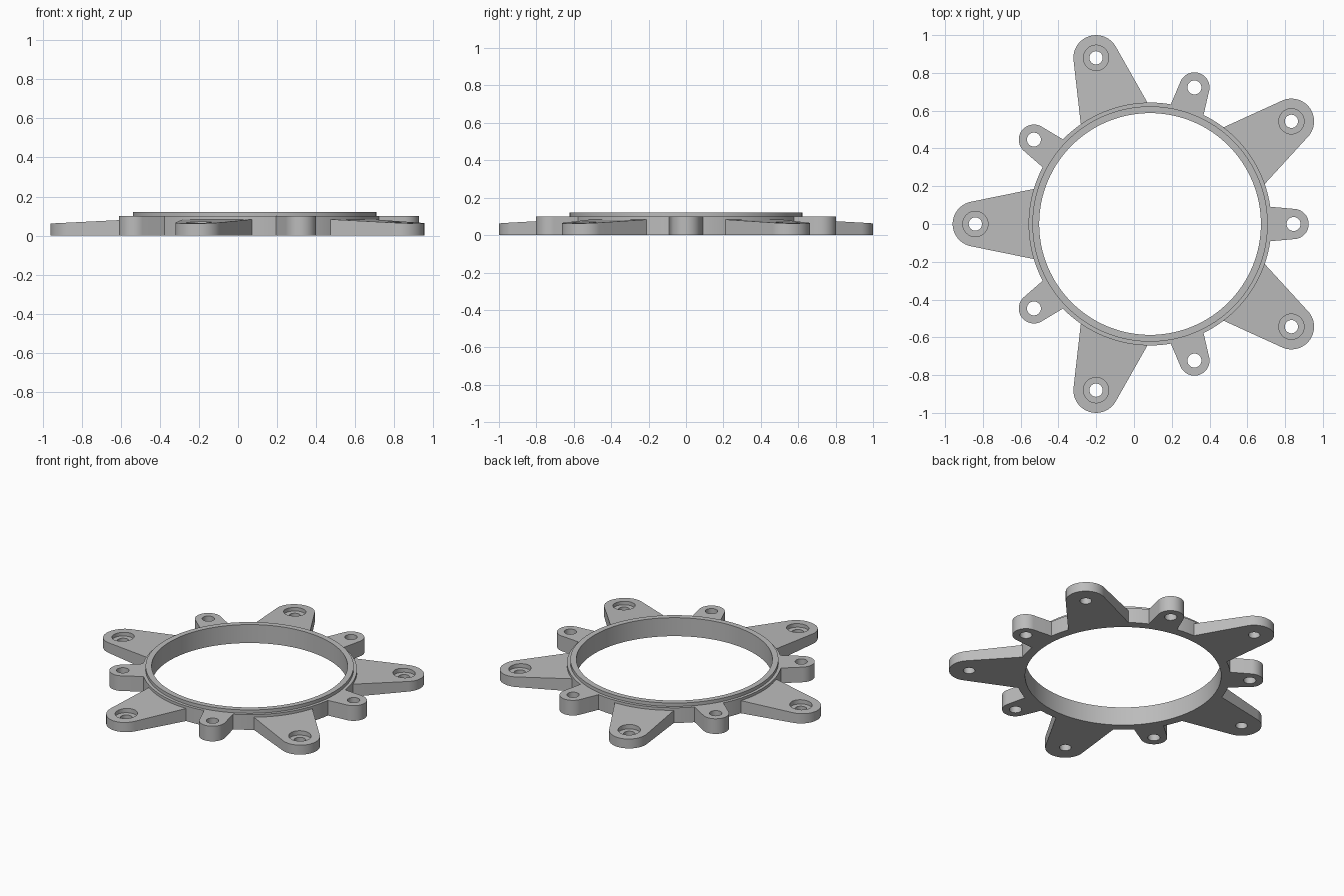
import bpy
import bmesh
from math import sin, cos, tan, radians, pi
from mathutils import Matrix

if "Cube" in bpy.data.objects:
    bpy.data.objects.remove(bpy.data.objects["Cube"], do_unlink=True)

CENTRE = (0.085, 0, 0)  # ring axis

grey = bpy.data.materials.new("plain grey")
grey.use_nodes = True
colour = (0.5, 0.5, 0.5, 1)
grey.diffuse_color = colour
grey.node_tree.nodes["Principled BSDF"].inputs["Base Color"].default_value = colour


def add_object(name, bm):
    bmesh.ops.recalc_face_normals(bm, faces=bm.faces[:])
    mesh = bpy.data.meshes.new(name)
    bm.to_mesh(mesh)
    bm.free()
    mesh.materials.append(grey)
    obj = bpy.data.objects.new(name, mesh)
    bpy.context.collection.objects.link(obj)
    return obj


def smooth(obj):
    bpy.ops.object.select_all(action="DESELECT")
    obj.select_set(True)
    bpy.context.view_layer.objects.active = obj
    bpy.ops.object.shade_smooth_by_angle(angle=radians(30))


def lathe(name, profile, steps=128):
    """Revolve a closed (radius, z) profile about the ring axis."""
    bm = bmesh.new()
    verts = [bm.verts.new((r, 0, z)) for r, z in profile]
    edges = [bm.edges.new((v, verts[i - 1])) for i, v in enumerate(verts)]
    bmesh.ops.spin(bm, geom=verts + edges, axis=(0, 0, 1), cent=(0, 0, 0),
                   angle=2 * pi, steps=steps)
    bmesh.ops.remove_doubles(bm, verts=bm.verts[:], dist=1e-4)
    return add_object(name, bm)


def drill(obj, x, radius, bottom, top):
    """Cut a vertical round hole and discard the cutter."""
    bm = bmesh.new()
    bmesh.ops.create_cone(bm, cap_ends=True, segments=48, radius1=radius,
                          radius2=radius, depth=top - bottom,
                          matrix=Matrix.Translation((x, 0, (top + bottom) / 2)))
    cutter = add_object("hole_cutter", bm)
    cutter.hide_render = True
    mod = obj.modifiers.new("hole", "BOOLEAN")
    mod.operation = "DIFFERENCE"
    mod.solver = "EXACT"
    mod.object = cutter
    bpy.context.view_layer.objects.active = obj
    bpy.ops.object.modifier_apply(modifier=mod.name)
    bpy.data.objects.remove(cutter, do_unlink=True)


def tab(name, root, tip, radius, spread, root_z, tip_z):
    """Round-ended tapered tab along +x, its top sloping from root to tip."""
    half = radius / cos(spread) + (tip - root) * tan(spread)
    sweep = pi / 2 - spread
    n = 32
    outline = [(root, -half)]
    for i in range(n + 1):
        a = sweep * (2 * i / n - 1)
        outline.append((tip + radius * cos(a), radius * sin(a)))
    outline.append((root, half))
    bm = bmesh.new()
    base = bm.faces.new([bm.verts.new((x, y, 0)) for x, y in outline])
    raised = bmesh.ops.extrude_face_region(bm, geom=[base])["geom"]
    for v in raised:
        if isinstance(v, bmesh.types.BMVert):
            t = (v.co.x - root) / (tip + radius - root)
            v.co.z = root_z + (tip_z - root_z) * t
    return add_object(name, bm)


def repeat_around(obj, name, start):
    """Place five linked copies around the ring."""
    for i in range(5):
        part = obj if i == 0 else obj.copy()
        if i:
            bpy.context.collection.objects.link(part)
        part.name = f"{name}_{i + 1}"
        part.location = CENTRE
        part.rotation_euler.z = radians(start + 72 * i)


# Ring with a raised lip round the opening
ring = lathe("ring", [(0.587, 0), (0.643, 0), (0.643, 0.1), (0.623, 0.1),
                      (0.623, 0.122), (0.587, 0.122)])
ring.location = CENTRE
smooth(ring)

# Long sloping arms with counterbored screw holes
arm = tab("arm", 0.6, 0.925, 0.12, radians(11.5), 0.084, 0.062)
drill(arm, 0.925, 0.067, 0.042, 0.2)
drill(arm, 0.925, 0.035, -0.1, 0.2)
smooth(arm)
repeat_around(arm, "arm", 36)

# Short flat lugs with plain holes
lug = tab("lug", 0.61, 0.76, 0.08, radians(5), 0.1, 0.1)
drill(lug, 0.76, 0.037, -0.1, 0.2)
smooth(lug)
repeat_around(lug, "lug", 0)
